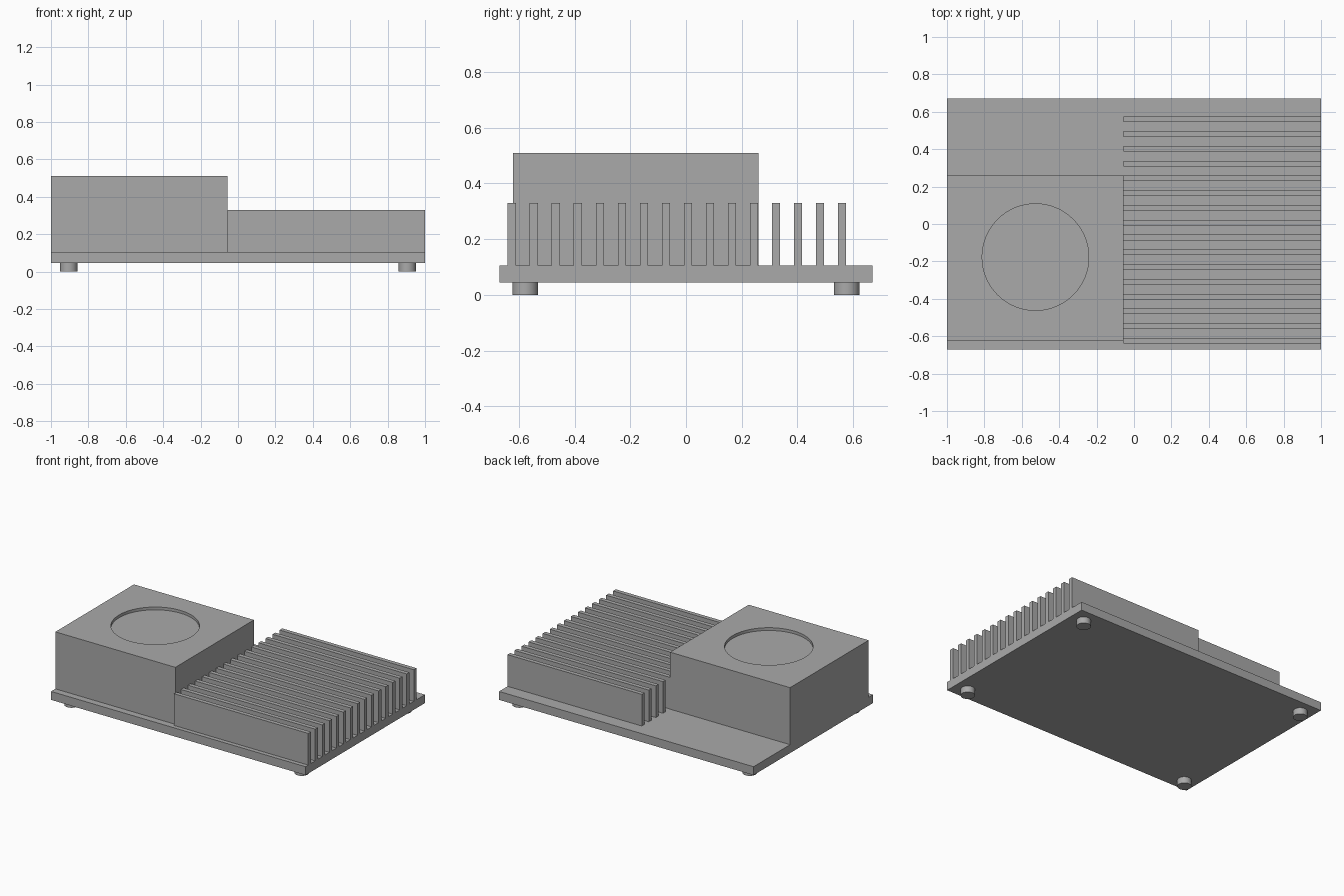
import bpy
import math

cube = bpy.data.objects.get("Cube")
if cube:
    bpy.data.objects.remove(cube, do_unlink=True)

grey = bpy.data.materials.new("plain grey")
grey.use_nodes = True
COLOUR = (0.4, 0.4, 0.4, 1)
grey.diffuse_color = COLOUR
grey.node_tree.nodes["Principled BSDF"].inputs["Base Color"].default_value = COLOUR


def finish(name):
    obj = bpy.context.object
    obj.name = name
    obj.data.materials.append(grey)
    return obj


def box(name, x, y, z):
    """Box from (min, max) ranges on each axis."""
    bpy.ops.mesh.primitive_cube_add(size=1, location=[sum(r) / 2 for r in (x, y, z)])
    obj = finish(name)
    obj.scale = [r[1] - r[0] for r in (x, y, z)]
    bpy.ops.object.transform_apply(location=False, rotation=False, scale=True)
    return obj


def cylinder(name, x, y, z, radius, sides):
    bpy.ops.mesh.primitive_cylinder_add(
        vertices=sides, radius=radius, depth=z[1] - z[0], location=(x, y, sum(z) / 2))
    obj = finish(name)
    bpy.ops.object.shade_smooth_by_angle(angle=math.radians(30))
    return obj


BASE_BOTTOM, BASE_TOP = 0.045, 0.105

# Base plate
box("base_plate", (-1, 1), (-0.67, 0.67), (BASE_BOTTOM, BASE_TOP))

# Feet
for side, x in (("right", -0.905), ("left", 0.905)):
    for end, y in (("front", -0.577), ("back", 0.577)):
        cylinder(f"foot_{end}_{side}", x, y, (0, BASE_BOTTOM), 0.046, 32)

# Housing with a shallow round recess in its top
housing = box("housing", (-1, -0.057), (-0.622, 0.26), (BASE_TOP, 0.51))
cutter = cylinder("recess_cutter", -0.527, -0.177, (0.49, 0.6), 0.285, 64)
cutter.hide_render = True
cut = housing.modifiers.new("recess", "BOOLEAN")
cut.operation = "DIFFERENCE"
cut.solver = "EXACT"
cut.object = cutter
bpy.context.view_layer.objects.active = housing
bpy.ops.object.modifier_apply(modifier=cut.name)
bpy.data.objects.remove(cutter, do_unlink=True)

# Cooling fins
for i in range(16):
    y = -0.64 + 0.079 * i
    box(f"cooling_fin_{i + 1}", (-0.055, 1), (y, y + 0.03), (BASE_TOP, 0.33))
